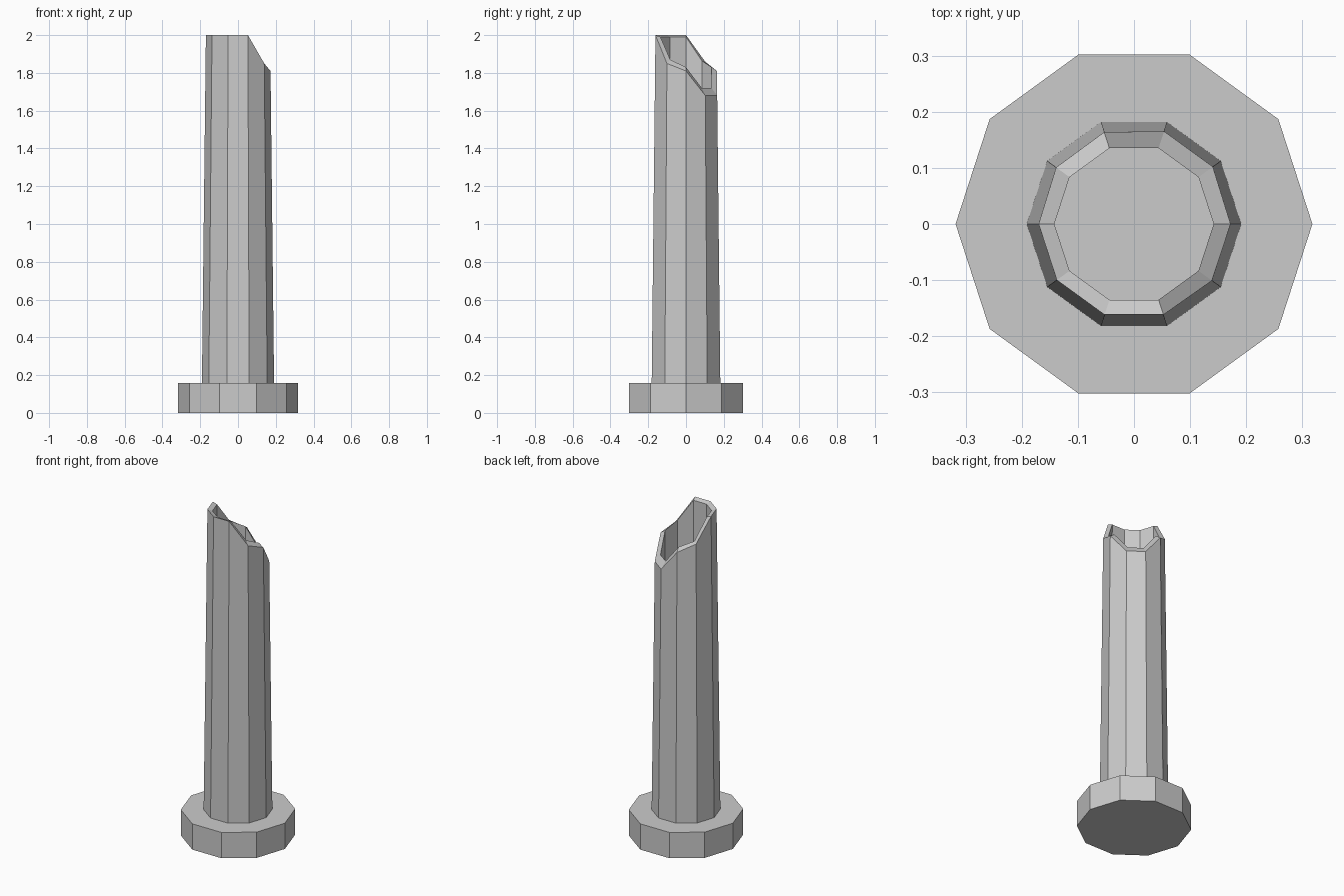
import bpy, bmesh
from math import cos, sin, radians

if "Cube" in bpy.data.objects:
    bpy.data.objects.remove(bpy.data.objects["Cube"])

N = 10
BASE_H = 0.158


def ring(bm, radii, heights):
    return [bm.verts.new((r * cos(radians(36 * i)), r * sin(radians(36 * i)), z))
            for i, (r, z) in enumerate(zip(radii, heights))]


def bridge(bm, a, b):
    for i in range(N):
        j = (i + 1) % N
        bm.faces.new((a[i], a[j], b[j], b[i]))


def finish(bm, name):
    bmesh.ops.recalc_face_normals(bm, faces=bm.faces)
    mesh = bpy.data.meshes.new(name)
    bm.to_mesh(mesh)
    bm.free()
    obj = bpy.data.objects.new(name, mesh)
    bpy.context.collection.objects.link(obj)


# Ten-sided plinth
bm = bmesh.new()
low = ring(bm, [0.318] * N, [0] * N)
high = ring(bm, [0.318] * N, [BASE_H] * N)
bridge(bm, low, high)
bm.faces.new(low)
bm.faces.new(high)
finish(bm, "base")

# Hollow tapered shaft with a broken rim
outer_z = [1.81, 1.68, 1.68, 1.81, 1.86, 2, 2, 2, 2, 1.85]
inner_z = [1.83, 1.72, 1.72, 1.83, 1.865, 1.99, 1.99, 1.99, 1.99, 1.87]


def taper(z, r0, r1):
    return r0 + (r1 - r0) * (z - BASE_H) / (2 - BASE_H)


bm = bmesh.new()
outer_low = ring(bm, [0.191] * N, [BASE_H] * N)
outer_top = ring(bm, [taper(z, 0.191, 0.17) for z in outer_z], outer_z)
inner_top = ring(bm, [0.142] * N, inner_z)
inner_low = ring(bm, [0.162] * N, [BASE_H] * N)
bridge(bm, outer_low, outer_top)
bridge(bm, outer_top, inner_top)
bridge(bm, inner_top, inner_low)
bridge(bm, inner_low, outer_low)
finish(bm, "broken_shaft")
